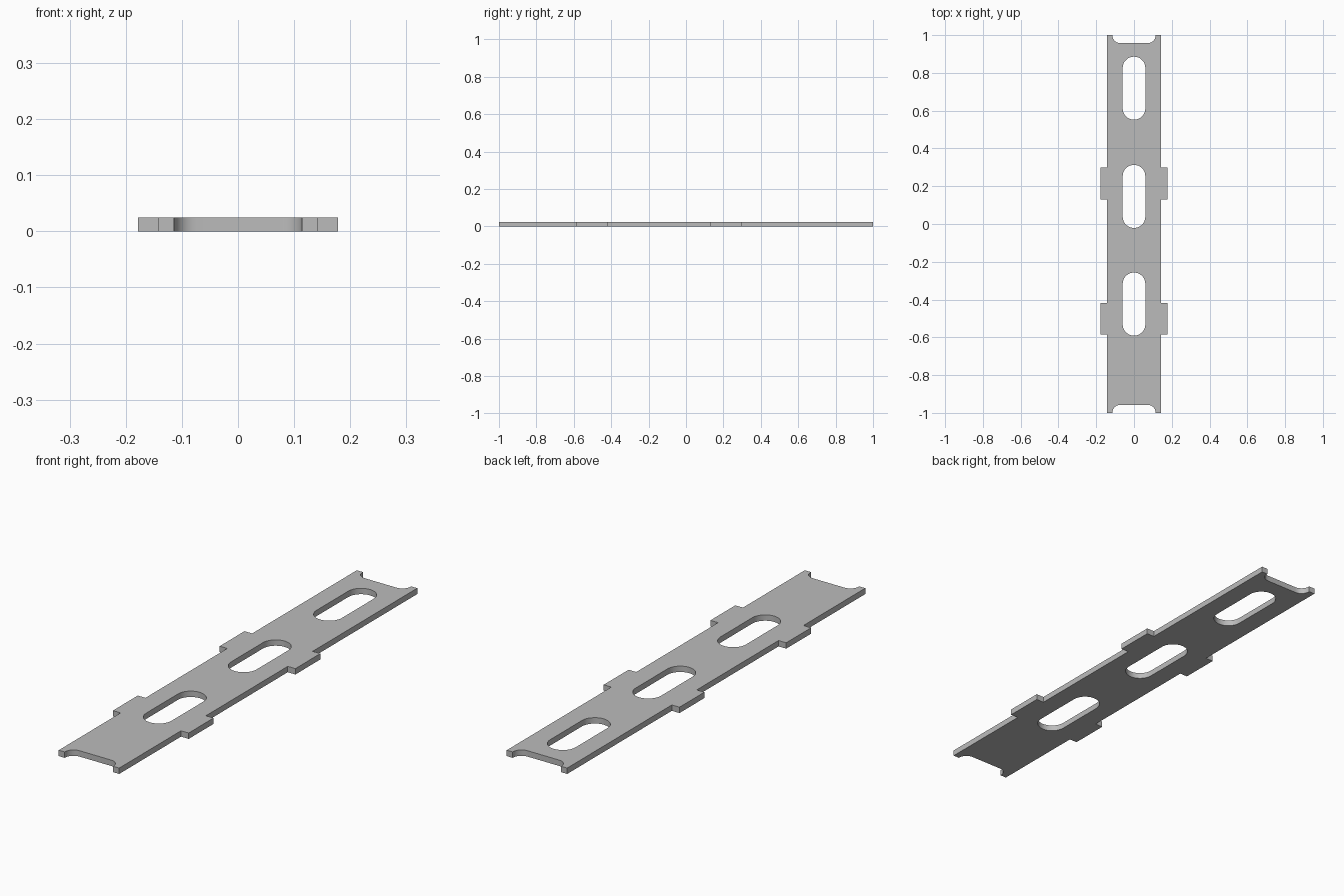
import bpy
import bmesh
from math import cos, sin, pi

cube = bpy.data.objects.get("Cube")
if cube:
    bpy.data.objects.remove(cube, do_unlink=True)

THICK = 0.025
HALF_W, TAB_W = 0.142, 0.178
TABS = [(-0.585, -0.418), (0.131, 0.298)]
SLOTS = [-0.424, 0.146, 0.719]
SLOT_R, SLOT_HALF = 0.06, 0.167
NOTCH_W, NOTCH_DEPTH, NOTCH_R = 0.114, 0.042, 0.04


def arc(cx, cy, r, start, end, steps):
    angles = [start + (end - start) * i / steps for i in range(steps + 1)]
    return [(cx + r * cos(a), cy + r * sin(a)) for a in angles]


def add_loop(bm, points):
    verts = [bm.verts.new((x, y, 0)) for x, y in points]
    return [bm.edges.new((v, verts[i - 1])) for i, v in enumerate(verts)]


# Right half of the outline: front notch, side tabs, back notch
cx, cy = NOTCH_W - NOTCH_R, 1 - NOTCH_DEPTH + NOTCH_R
half = arc(cx, -cy, NOTCH_R, pi / 2, 0, 8)[::-1]
half += [(NOTCH_W, -1), (HALF_W, -1)]
for y0, y1 in TABS:
    half += [(HALF_W, y0), (TAB_W, y0), (TAB_W, y1), (HALF_W, y1)]
half += [(HALF_W, 1), (NOTCH_W, 1)]
half += arc(cx, cy, NOTCH_R, 0, -pi / 2, 8)
# The front corner runs from the notch floor out to the end edge
half[:9] = [(x, -y) for x, y in half[:-10:-1]]

bm = bmesh.new()
edges = add_loop(bm, half + [(-x, y) for x, y in reversed(half)])

# Rounded slots
for y in SLOTS:
    reach = SLOT_HALF - SLOT_R
    edges += add_loop(bm, arc(0, y + reach, SLOT_R, 0, pi, 18)
                      + arc(0, y - reach, SLOT_R, pi, 2 * pi, 18))

# Fill the outline around the slots and give it thickness
bmesh.ops.triangle_fill(bm, use_beauty=True, use_dissolve=False, edges=edges,
                        normal=(0, 0, 1))
top = bmesh.ops.extrude_face_region(bm, geom=bm.faces[:])["geom"]
bmesh.ops.translate(bm, vec=(0, 0, THICK),
                    verts=[g for g in top if isinstance(g, bmesh.types.BMVert)])
bmesh.ops.recalc_face_normals(bm, faces=bm.faces[:])

mesh = bpy.data.meshes.new("slotted_plate")
bm.to_mesh(mesh)
bm.free()
plate = bpy.data.objects.new("slotted_plate", mesh)
bpy.context.collection.objects.link(plate)

# Plain grey finish
grey = bpy.data.materials.new("plain_grey")
grey.use_nodes = True
color = (0.5, 0.5, 0.5, 1)
grey.diffuse_color = color
grey.node_tree.nodes["Principled BSDF"].inputs["Base Color"].default_value = color
mesh.materials.append(grey)

bpy.ops.object.select_all(action="DESELECT")
plate.select_set(True)
bpy.context.view_layer.objects.active = plate
bpy.ops.object.shade_smooth_by_angle(angle=pi / 6)
